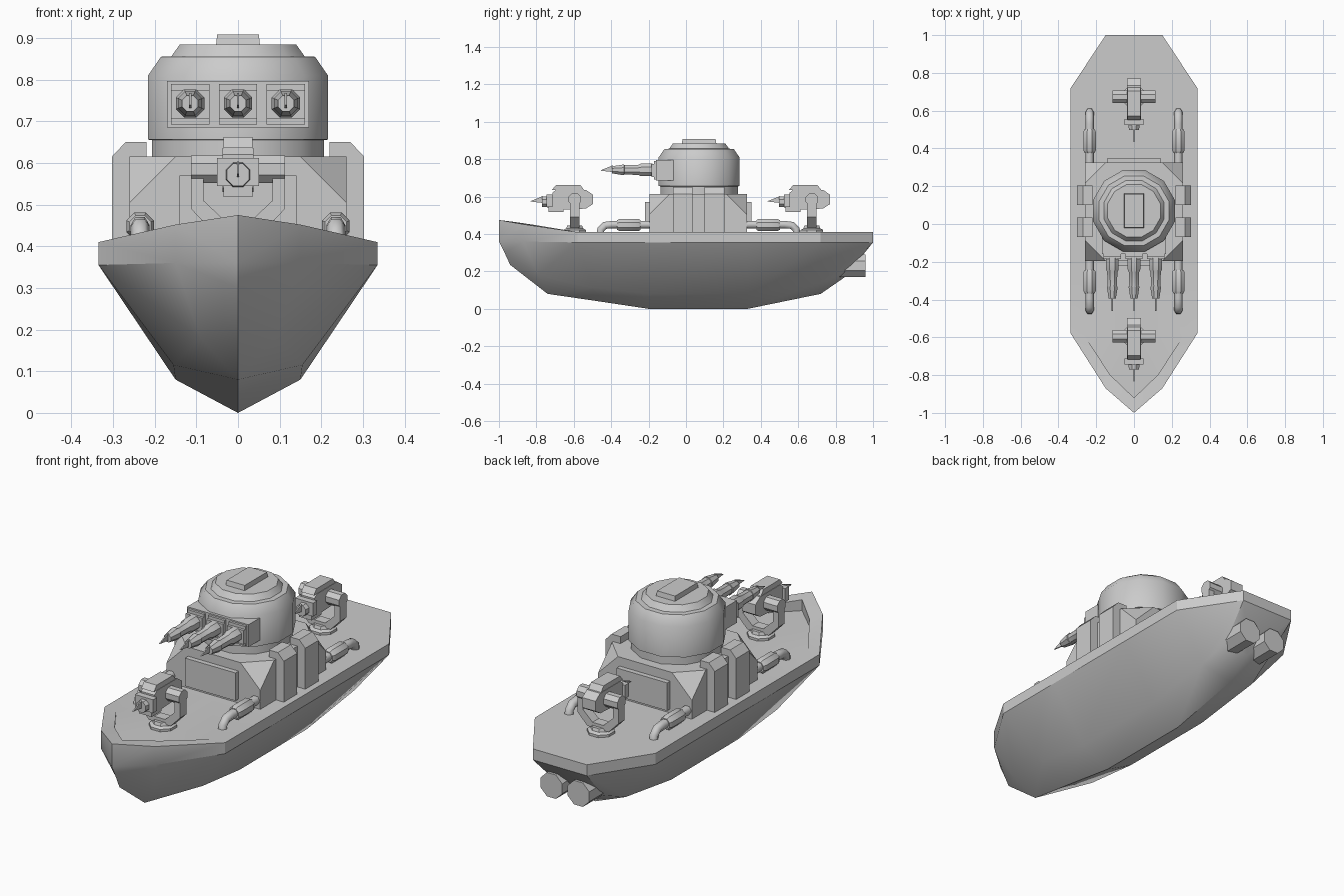
import bpy, bmesh, math
from mathutils import Vector, Matrix

if "Cube" in bpy.data.objects:
    bpy.data.objects.remove(bpy.data.objects["Cube"])


def finish(bm, name, smooth=None):
    bmesh.ops.remove_doubles(bm, verts=bm.verts, dist=1e-5)
    bmesh.ops.recalc_face_normals(bm, faces=bm.faces)
    me = bpy.data.meshes.new(name)
    bm.to_mesh(me)
    bm.free()
    ob = bpy.data.objects.new(name, me)
    bpy.context.collection.objects.link(ob)
    if smooth:
        bpy.ops.object.select_all(action='DESELECT')
        ob.select_set(True)
        bpy.context.view_layer.objects.active = ob
        bpy.ops.object.shade_smooth_by_angle(angle=math.radians(smooth))
    return ob


def convex(name, pts):
    bm = bmesh.new()
    for p in pts:
        bm.verts.new(p)
    bmesh.ops.convex_hull(bm, input=bm.verts)
    bmesh.ops.dissolve_limit(bm, angle_limit=0.01, verts=bm.verts, edges=bm.edges)
    return finish(bm, name)


def box(name, x0, x1, y0, y1, z0, z1):
    return convex(name, [(x, y, z) for x in (x0, x1) for y in (y0, y1) for z in (z0, z1)])


def extrude(name, prof, a, b, axis='x'):
    """Closed 2D profile extruded along x (profile is y,z) or y (profile is x,z)."""
    bm = bmesh.new()
    rings = [[bm.verts.new((t, u, v) if axis == 'x' else (u, t, v)) for u, v in prof] for t in (a, b)]
    for r in rings:
        bm.faces.new(r)
    n = len(prof)
    for i in range(n):
        j = (i + 1) % n
        bm.faces.new((rings[0][i], rings[0][j], rings[1][j], rings[1][i]))
    return finish(bm, name)


def lathe(name, prof, origin, axis, n=8, smooth=35):
    """Capped solid of revolution; profile is (radius to the flats, distance along axis)."""
    bm = bmesh.new()
    rot = Vector((0, 0, 1)).rotation_difference(Vector(axis)).to_matrix()
    rings = []
    for r, t in prof:
        r /= math.cos(math.pi / n)
        ring = []
        for i in range(n):
            a = 2 * math.pi * (i + .5) / n
            ring.append(bm.verts.new(Vector(origin) + rot @ Vector((r * math.cos(a), r * math.sin(a), t))))
        rings.append(ring)
    for p, q in zip(rings, rings[1:]):
        for i in range(n):
            j = (i + 1) % n
            bm.faces.new((p[i], p[j], q[j], q[i]))
    bm.faces.new(rings[0])
    bm.faces.new(rings[-1])
    return finish(bm, name, smooth)


# hull: lofted stations (keel, chine, band, deck edge, rim inside, deck inside)
stations = [
    [(0, -.94, .235), (0, -.97, .30), (0, -1, .36), (0, -1, .475), (0, -.92, .465), (0, -.92, .41)],
    [(0, -.74, .08), (.09, -.79, .18), (.15, -.87, .36), (.15, -.87, .452), (.125, -.80, .447), (.125, -.80, .41)],
    [(0, -.50, .045), (.155, -.50, .115), (.335, -.58, .355), (.335, -.58, .41), (.27, -.58, .41), (.27, -.58, .41)],
    [(0, -.20, 0), (.15, -.20, .08), (.335, -.20, .355), (.335, -.20, .41), (.27, -.20, .41), (.27, -.20, .41)],
    [(0, .33, 0), (.15, .33, .08), (.335, .33, .355), (.335, .33, .41), (.27, .33, .41), (.27, .33, .41)],
    [(0, .72, .08), (.155, .70, .135), (.335, .72, .355), (.335, .72, .41), (.27, .72, .41), (.27, .72, .41)],
    [(0, .85, .17), (.13, .84, .19), (.15, 1, .355), (.15, 1, .41), (.12, 1, .41), (.12, 1, .41)],
]
bm = bmesh.new()
for s in (1, -1):
    grid = []
    for st in stations:
        pts = st + [(0, st[-1][1], .41)]
        grid.append([bm.verts.new((s * x, y, z)) for x, y, z in pts])
    for p, q in zip(grid, grid[1:]):
        for i in range(6):
            bm.faces.new((p[i], p[i + 1], q[i + 1], q[i]))
    mid = bm.verts.new((0, 1, .355))
    e = grid[-1]
    bm.faces.new((e[0], e[1], e[2], mid))
    bm.faces.new((mid, e[2], e[3], e[4], e[6]))
finish(bm, "hull", 32)

# stern thrusters
for s in (1, -1):
    lathe("thruster", [(.06, 0), (.06, .21)], (s * .075, .75, .23), (0, 1, 0), 8)

# superstructure block with cut top corners
X, Y0, Y1, c = .26, -.195, .325, .11
pts = []
for s in (1, -1):
    for y, d in ((Y0, 1), (Y1, -1)):
        pts += [(s * X, y, .405), (s * X, y, .505), (s * (X - c), y, .615), (s * X, y + d * c, .615)]
convex("superstructure", pts)
box("front_panel", -.14, .14, -.22, -.19, .43, .57)
box("rear_panel", -.14, .14, .32, .35, .43, .57)

# side lockers
for s in (1, -1):
    for y in (-.07, .10):
        extrude("side_locker", [(s * .22, .405), (s * .303, .405), (s * .303, .615), (s * .27, .65), (s * .22, .65)],
                y, y + .105, 'y')

# deck pipes with sleeves, mirrored fore and aft about the block
for s in (1, -1):
    for d in (1, -1):
        Y = lambda t: .067 + d * t
        path = [(.525, .40), (.522, .425), (.50, .446), (.46, .450), (.25, .450)]
        cu = bpy.data.curves.new("deck_pipe", 'CURVE')
        cu.dimensions = '3D'
        cu.bevel_depth = .023
        cu.bevel_resolution = 1
        cu.use_fill_caps = True
        sp = cu.splines.new('POLY')
        sp.points.add(len(path) - 1)
        for p, (t, z) in zip(sp.points, path):
            p.co = (s * .235, Y(t), z, 1)
        bpy.context.collection.objects.link(bpy.data.objects.new("deck_pipe", cu))
        lathe("pipe_sleeve", [(.026, 0), (.033, .012), (.033, .11), (.026, .125)],
              (s * .235, Y(.31), .448), (0, d, 0), 8)

# main turret
TY = .07
lathe("main_turret", [(.207, .61), (.207, .655), (.216, .656), (.216, .81), (.185, .855), (.16, .856),
                      (.14, .884)], (0, TY, 0), (0, 0, 1), 12, 40)
convex("turret_hatch", [(sx * w, TY + sy * l, z) for sx in (1, -1) for sy in (1, -1)
                        for w, l, z in ((.053, .093, .88), (.05, .088, .908))])
box("gun_mantlet", -.17, .17, -.16, 0, .685, .797)


def blade(name, x, y, z):
    # thin spike at a muzzle
    extrude(name, [(y, z + .025), (y, z - .012), (y - .07, z - .004)], x - .003, x + .003)


# three main guns
for x in (-.115, 0, .115):
    box("gun_block", x - .046, x + .046, -.185, -.15, .705, .775)
    box("gun_block_top_lip", x - .046, x + .046, -.172, -.15, .775, .79)
    box("gun_block_bottom_lip", x - .046, x + .046, -.172, -.15, .692, .705)
    lathe("main_gun_barrel", [(.034, 0), (.034, .06), (.027, .075), (.025, .15), (.029, .151), (.019, .215)],
          (x, -.18, .743), (0, -1, 0), 8)
    blade("muzzle_spike", x, -.39, .743)

# small deck guns, fore and aft
yoke = [(.113, .585), (.113, .49), (.06, .435)]
yoke_in = [(.03, .46), (.083, .51), (.083, .585)]
for y in (-.595, .673):
    lathe("deck_gun_base", [(.06, .405), (.06, .422), (.045, .43), (.04, .445)], (0, y, 0), (0, 0, 1), 8)
    outline = yoke + [(-a, b) for a, b in reversed(yoke)] + \
        [(-a, b) for a, b in yoke_in[::-1]][0:3] + yoke_in
    extrude("deck_gun_yoke", outline, y - .025, y + .025, 'y')
    for s in (1, -1):
        lathe("deck_gun_pivot", [(.033, 0), (.033, .083)], (s * .03, y, .585), (s, 0, 0), 8)
    head = [(-.12, .54), (-.12, .62), (-.10, .636), (.06, .636), (.097, .61), (.097, .56), (.06, .536), (-.06, .53)]
    extrude("deck_gun_head", [(y + a, b) for a, b in head], -.037, .037)
    box("deck_gun_face", -.05, .05, y - .15, y - .118, .545, .612)
    box("deck_gun_chin", -.035, .035, y - .14, y - .06, .518, .548)
    convex("deck_gun_top", [(sx * .035, y + l, z) for sx in (1, -1)
                            for l, z in ((-.122, .636), (-.10, .662), (.03, .662), (.05, .636))])
    lathe("deck_gun_muzzle", [(.03, 0), (.027, .04)], (0, y - .135, .572), (0, -1, 0), 8)
    blade("deck_gun_spike", 0, y - .17, .578)
